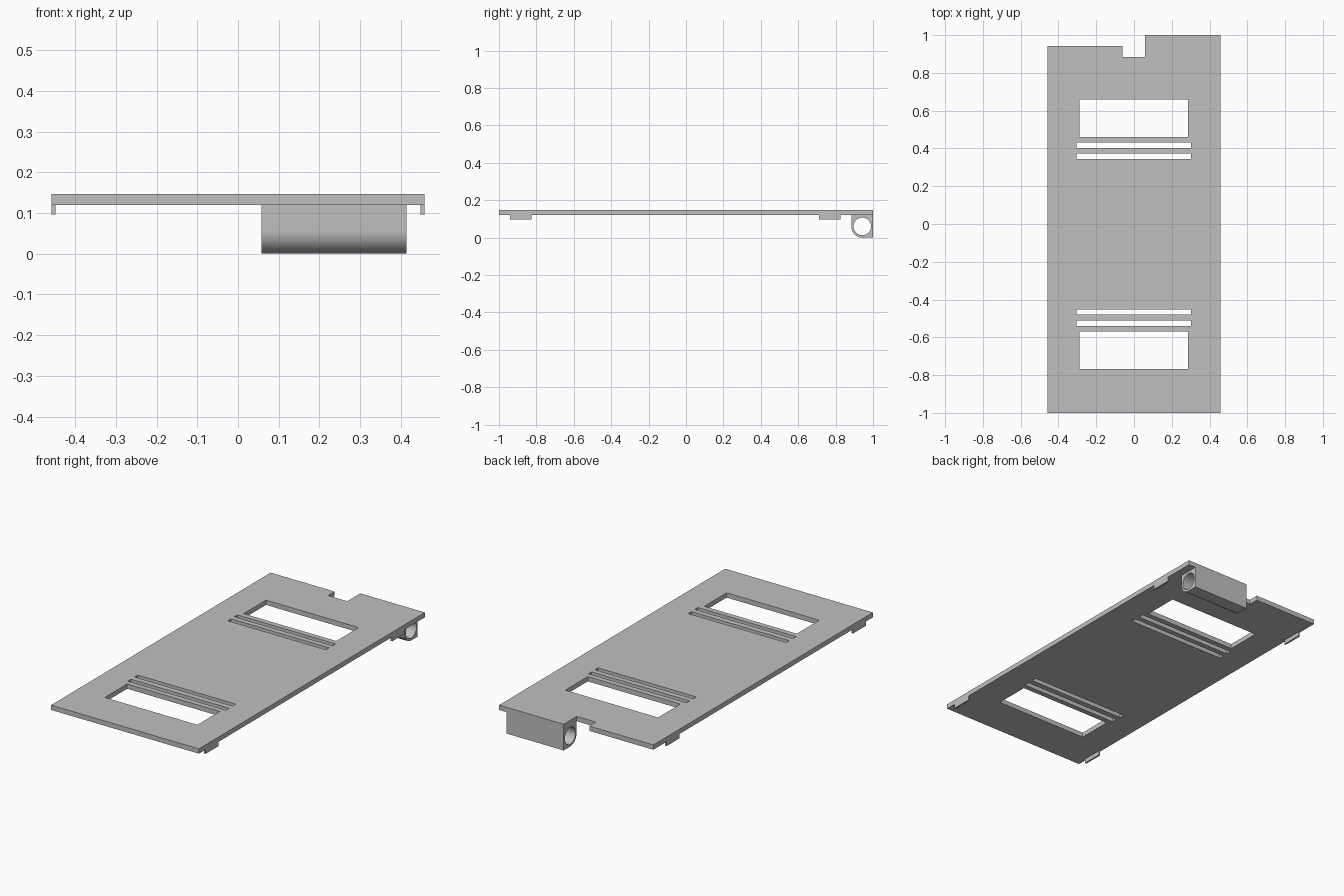
import bpy
import bmesh
from math import cos, sin, pi, radians
from mathutils import Matrix

cube = bpy.data.objects.get("Cube")
if cube:
    bpy.data.objects.remove(cube, do_unlink=True)

grey = bpy.data.materials.new("plain grey")
grey.use_nodes = True
COLOUR = (0.53, 0.53, 0.53, 1)
grey.diffuse_color = COLOUR
grey.node_tree.nodes["Principled BSDF"].inputs["Base Color"].default_value = COLOUR

BOTTOM, TOP = 0.12, 0.147      # plate heights
HALF_W = 0.458
STEP_X, NOTCH_Y = 0.058, 0.885


def rect(x0, x1, y0, y1):
    return [(x0, y0), (x1, y0), (x1, y1), (x0, y1)]


def arc(cx, cy, r, start, end, steps):
    angles = [start + (end - start) * i / steps for i in range(steps + 1)]
    return [(cx + r * cos(a), cy + r * sin(a)) for a in angles]


def extrude_profile(name, loops, depth, matrix):
    """Fill the first loop, with the others as holes, and extrude from 0 to depth."""
    curve = bpy.data.curves.new(name, 'CURVE')
    curve.dimensions = '2D'
    curve.fill_mode = 'BOTH'
    curve.extrude = depth / 2
    for loop in loops:
        spline = curve.splines.new('POLY')
        spline.points.add(len(loop) - 1)
        for point, (x, y) in zip(spline.points, loop):
            point.co = (x, y, 0, 1)
        spline.use_cyclic_u = True
    temp = bpy.data.objects.new(name + " outline", curve)
    bpy.context.collection.objects.link(temp)
    graph = bpy.context.evaluated_depsgraph_get()
    mesh = bpy.data.meshes.new_from_object(temp.evaluated_get(graph))
    bpy.data.objects.remove(temp, do_unlink=True)
    bpy.data.curves.remove(curve)

    bm = bmesh.new()
    bm.from_mesh(mesh)
    bmesh.ops.remove_doubles(bm, verts=bm.verts, dist=1e-5)
    bmesh.ops.translate(bm, verts=bm.verts, vec=(0, 0, depth / 2))
    bmesh.ops.transform(bm, verts=bm.verts, matrix=matrix)
    bmesh.ops.recalc_face_normals(bm, faces=bm.faces)
    bm.to_mesh(mesh)
    bm.free()
    mesh.name = name
    mesh.materials.clear()
    mesh.materials.append(grey)
    obj = bpy.data.objects.new(name, mesh)
    bpy.context.collection.objects.link(obj)
    bpy.ops.object.select_all(action='DESELECT')
    obj.select_set(True)
    bpy.context.view_layer.objects.active = obj
    bpy.ops.object.shade_smooth_by_angle(angle=radians(30))
    return obj


# Cover plate: stepped back edge with a notch, two windows, four slots
outline = [(-HALF_W, -1), (HALF_W, -1), (HALF_W, 1), (STEP_X, 1),
           (STEP_X, NOTCH_Y), (-0.061, NOTCH_Y), (-0.061, 0.943), (-HALF_W, 0.943)]
windows = [rect(-0.288, 0.286, y, y + 0.198) for y in (-0.768, 0.461)]
slots = [rect(-0.305, 0.303, y, y + 0.028) for y in (-0.54, -0.48, 0.345, 0.403)]
extrude_profile("cover_plate", [outline] + windows + slots, TOP - BOTTOM,
                Matrix.Translation((0, 0, BOTTOM)))

# Hinge barrel: rounded lower front corner and a bore, extruded along x
R = 0.0575
CY = 1 - R
profile = [(1, BOTTOM), (CY - R, BOTTOM)] + arc(CY, R, R, pi, 1.5 * pi, 16) + [(1, 0)]
bore = arc(CY, 0.06, 0.047, 0, 2 * pi, 48)[:-1]
along_x = Matrix(((0, 0, 1, STEP_X), (1, 0, 0, 0), (0, 1, 0, 0), (0, 0, 0, 1)))
extrude_profile("hinge_barrel", [profile, bore], 0.355, along_x)

# Locating tabs under both long edges
for side, x in (("right", -HALF_W), ("left", HALF_W - 0.01)):
    for end, y in (("front", -0.94), ("back", 0.71)):
        extrude_profile(f"{end}_{side}_tab", [rect(x, x + 0.01, y, y + 0.115)],
                        0.024, Matrix.Translation((0, 0, BOTTOM - 0.024)))
